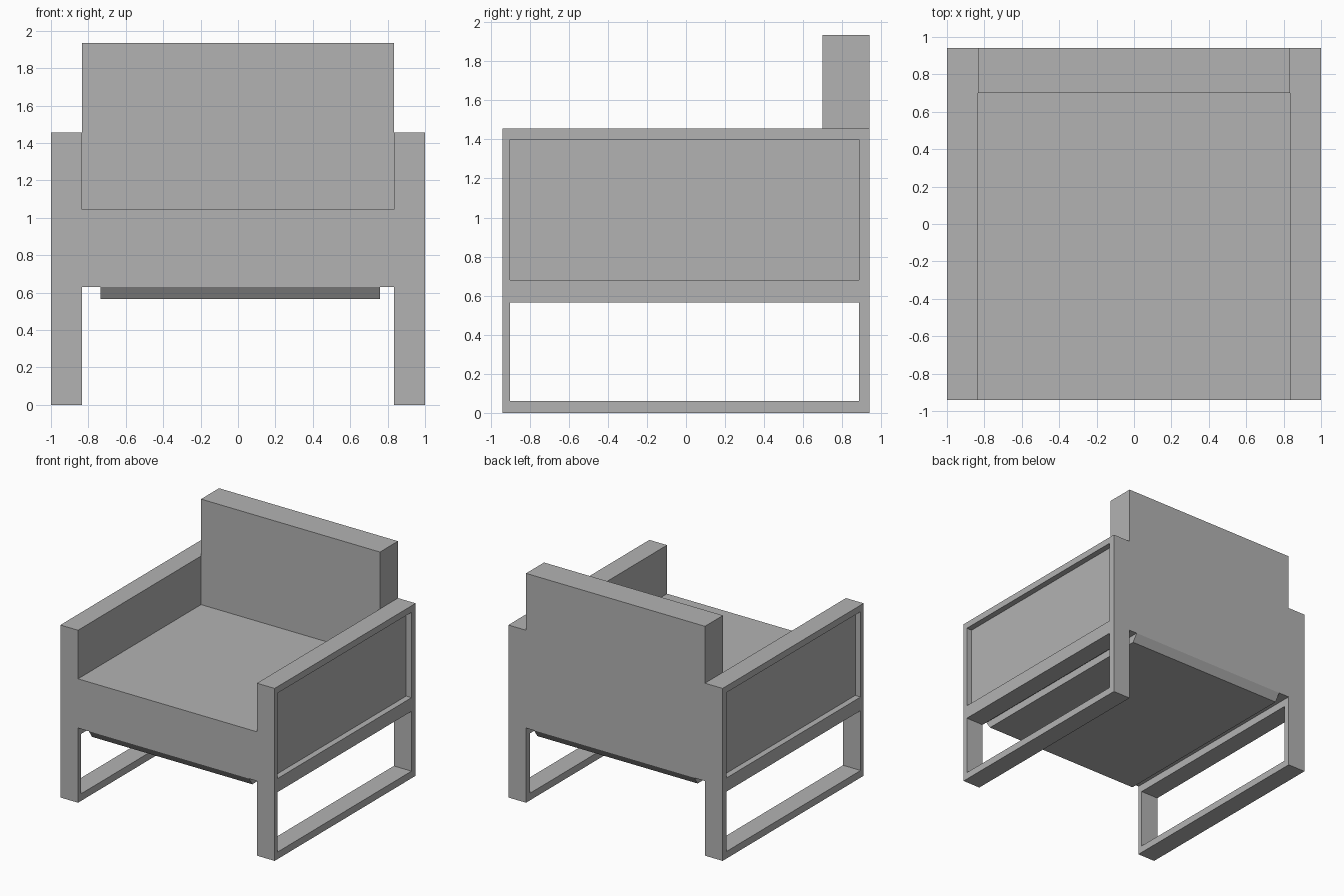
import bpy
import bmesh

cube = bpy.data.objects.get("Cube")
if cube:
    bpy.data.objects.remove(cube, do_unlink=True)

# One plain grey for the whole chair
grey = bpy.data.materials.new("plain_grey")
grey.use_nodes = True
colour = (0.45, 0.45, 0.45, 1)
grey.diffuse_color = colour
for node in grey.node_tree.nodes:
    if node.type == 'BSDF_PRINCIPLED':
        node.inputs["Base Color"].default_value = colour


def box(name, x, y, z, bottom_inset=0):
    """Box between (min, max) ranges; the bottom may be drawn in along y."""
    bm = bmesh.new()
    bmesh.ops.create_cube(bm, size=1)
    for v in bm.verts:
        low = v.co.z < 0
        v.co = [r[0] if c < 0 else r[1] for c, r in zip(v.co, (x, y, z))]
        if low:
            v.co.y -= bottom_inset if v.co.y > 0 else -bottom_inset
    mesh = bpy.data.meshes.new(name)
    bm.to_mesh(mesh)
    bm.free()
    mesh.materials.append(grey)
    obj = bpy.data.objects.new(name, mesh)
    bpy.context.collection.objects.link(obj)
    return obj


def cut(obj, cutter):
    """Subtract the cutter from the object and discard the cutter."""
    cutter.hide_render = True
    mod = obj.modifiers.new("cut", 'BOOLEAN')
    mod.operation = 'DIFFERENCE'
    mod.solver = 'EXACT'
    mod.object = cutter
    bpy.context.view_layer.objects.active = obj
    bpy.ops.object.modifier_apply(modifier=mod.name)
    bpy.data.objects.remove(cutter, do_unlink=True)


depth = (-0.94, 0.94)
opening = (-0.9, 0.885)
inner, outer, recess = 0.835, 1.0, 0.05

# Arm frames: open leg loop below, recessed panel on the outer face above
for side, s in (("left", 1), ("right", -1)):
    def span(a, b):
        return sorted((s * a, s * b))
    arm = box(side + "_arm_frame", span(inner, outer), depth, (0, 1.455))
    cut(arm, box("leg_opening", span(inner - 0.1, outer + 0.1), opening, (0.06, 0.565)))
    cut(arm, box("panel_recess", span(outer - recess, outer + 0.1), opening, (0.68, 1.4)))

# Cushions
width = (-inner, inner)
box("seat_cushion", width, (depth[0], 0.7), (0.63, 1.045))
box("back_cushion", width, (0.7, depth[1]), (0.63, 1.935))

# Support under the seat, with sloping front and back edges
box("seat_base", (-0.735, 0.76), depth, (0.565, 0.63), bottom_inset=0.045)
